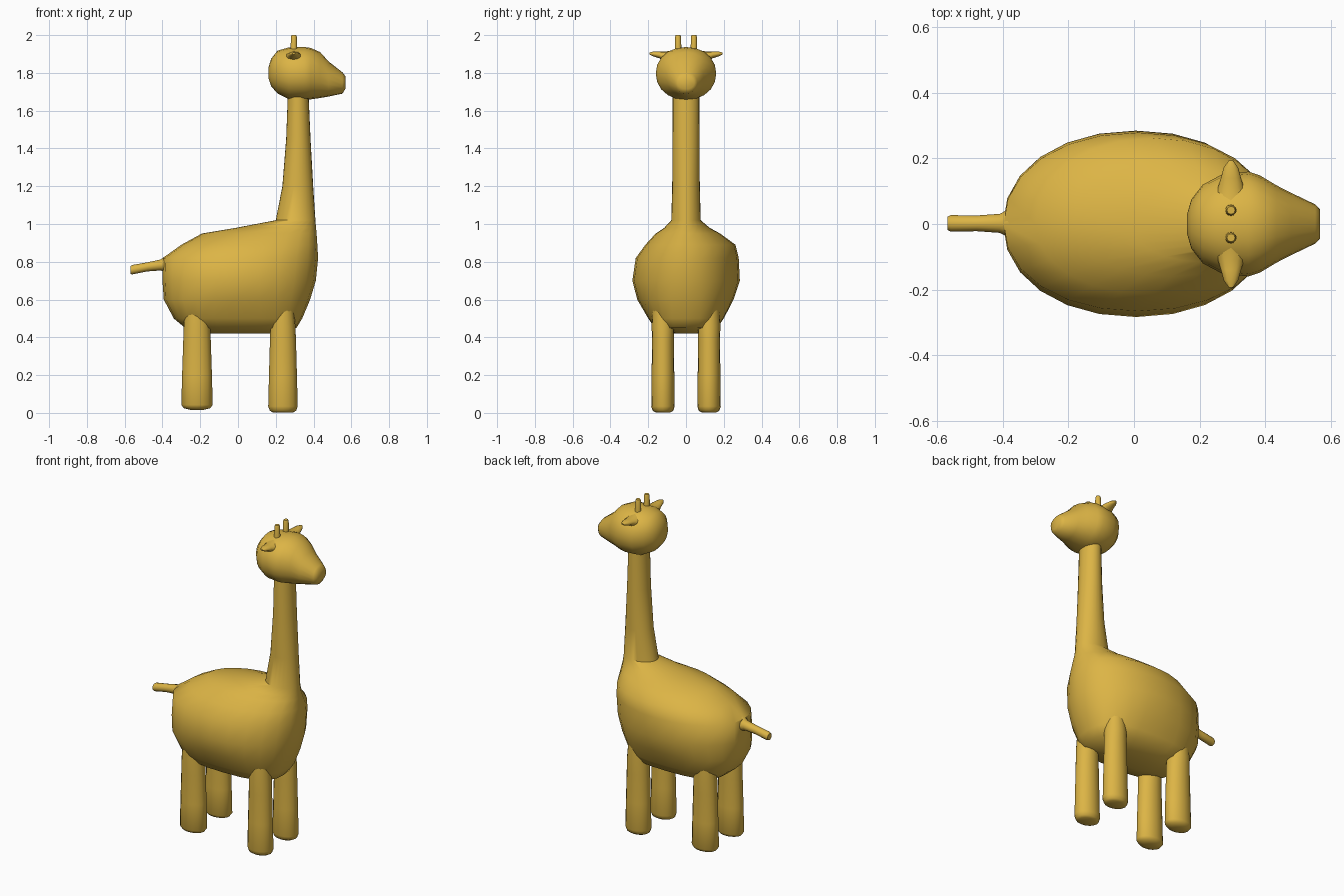
import bpy, bmesh, math
from mathutils import Vector

mat = bpy.data.materials.new("golden_hide")
mat.diffuse_color = (0.72, 0.46, 0.06, 1)


def ring(c, u, v, a, b, p=2.0, n=20, b_neg=None):
    """Superellipse cross-section around c; b_neg gives another width on the -v side."""
    pts = []
    for i in range(n):
        t = 2 * math.pi * i / n
        cs, sn = math.cos(t), math.sin(t)
        w = b if sn >= 0 or b_neg is None else b_neg
        pts.append(Vector(c)
                   + Vector(u) * a * math.copysign(abs(cs) ** (2 / p), cs)
                   + Vector(v) * w * math.copysign(abs(sn) ** (2 / p), sn))
    return pts


def loft(name, rings):
    bm = bmesh.new()
    rows = [[bm.verts.new(p) for p in r] for r in rings]
    n = len(rows[0])
    for r0, r1 in zip(rows, rows[1:]):
        for i in range(n):
            j = (i + 1) % n
            bm.faces.new((r0[i], r0[j], r1[j], r1[i]))
    bm.faces.new(rows[0][::-1])
    bm.faces.new(rows[-1])
    bmesh.ops.recalc_face_normals(bm, faces=bm.faces)
    me = bpy.data.meshes.new(name)
    bm.to_mesh(me)
    bm.free()
    ob = bpy.data.objects.new(name, me)
    bpy.context.collection.objects.link(ob)
    me.materials.append(mat)
    bpy.context.view_layer.objects.active = ob
    bpy.ops.object.select_all(action='DESELECT')
    ob.select_set(True)
    bpy.ops.object.shade_smooth_by_angle(angle=math.radians(50))
    return ob


X, Y, Z = (1, 0, 0), (0, 1, 0), (0, 0, 1)

# Body and neck: z, x min, x max, half width +y, half width -y, roundness
body = [(0.42, -0.14, 0.17, 0.06, 0.06, 2.2), (0.45, -0.28, 0.31, 0.165, 0.165, 2.8),
        (0.50, -0.34, 0.34, 0.20, 0.20, 2.7), (0.60, -0.393, 0.382, 0.252, 0.258, 2.3),
        (0.70, -0.40, 0.412, 0.285, 0.284, 2.1), (0.82, -0.398, 0.424, 0.279, 0.266, 2.1),
        (0.89, -0.30, 0.42, 0.262, 0.215, 2.1), (0.95, -0.19, 0.416, 0.18, 0.16, 2),
        (0.98, -0.01, 0.413, 0.125, 0.115, 2), (1.02, 0.20, 0.41, 0.078, 0.078, 2),
        (1.20, 0.235, 0.398, 0.073, 0.073, 2), (1.45, 0.255, 0.384, 0.071, 0.071, 2),
        (1.72, 0.265, 0.372, 0.07, 0.07, 2)]
loft("body_and_neck", [ring(((x0 + x1) / 2, 0, z), X, Y, (x1 - x0) / 2, wp, p, 24, wn)
                       for z, x0, x1, wp, wn, p in body])

# Head: x, z min, z max, half width
head = [(0.162, 1.77, 1.83, 0.03), (0.175, 1.73, 1.875, 0.075), (0.21, 1.69, 1.918, 0.12),
        (0.27, 1.66, 1.935, 0.152), (0.35, 1.657, 1.937, 0.16), (0.385, 1.66, 1.932, 0.148),
        (0.435, 1.667, 1.91, 0.118), (0.48, 1.675, 1.86, 0.095),
        (0.553, 1.69, 1.803, 0.06), (0.568, 1.715, 1.783, 0.045)]
loft("head", [ring((x, 0, (a + b) / 2), Y, Z, w, (b - a) / 2, 2.1) for x, a, b, w in head])

# Tail
tail = [(-0.34, 0.79, 0.06), (-0.385, 0.788, 0.042), (-0.41, 0.783, 0.029),
        (-0.48, 0.773, 0.024), (-0.56, 0.758, 0.025), (-0.57, 0.756, 0.02)]
loft("tail", [ring((x, 0.002, z), Y, Z, r, r, n=12) for x, z, r in tail])

# Paired parts
for s, side in ((-1, "right"), (1, "left")):
    front = [(0.003, 0.055, 0.04), (0.012, 0.07, 0.055), (0.035, 0.078, 0.062),
             (0.2, 0.074, 0.06), (0.38, 0.069, 0.058), (0.46, 0.066, 0.06), (0.58, 0.055, 0.055)]
    loft("front_leg_" + side, [ring((0.238, s * 0.122, z), X, Y, a, b, n=16)
                               for z, a, b in front])
    back = [(0.015, 0.03, 0.025), (0.025, 0.07, 0.05), (0.042, 0.083, 0.06),
            (0.2, 0.079, 0.058), (0.38, 0.073, 0.057), (0.46, 0.07, 0.06), (0.58, 0.06, 0.055)]
    loft("back_leg_" + side, [ring((-0.217, s * 0.122, z), X, Y, a, b, n=16)
                              for z, a, b in back])
    # Horn
    horn = [(1.90, 0.018), (1.99, 0.016), (2.0, 0.012)]
    loft("horn_" + side, [ring((0.296, s * 0.042, z), X, Y, r, r, n=12) for z, r in horn])
    # Ear: y, z, half length, half thickness
    ear = [(0.07, 1.875, 0.055, 0.045), (0.11, 1.885, 0.04, 0.028), (0.14, 1.895, 0.031, 0.018),
           (0.172, 1.9, 0.022, 0.013), (0.194, 1.903, 0.007, 0.005)]
    loft("ear_" + side, [ring((0.296, s * y, z), X, Z, a, b, n=12) for y, z, a, b in ear])
